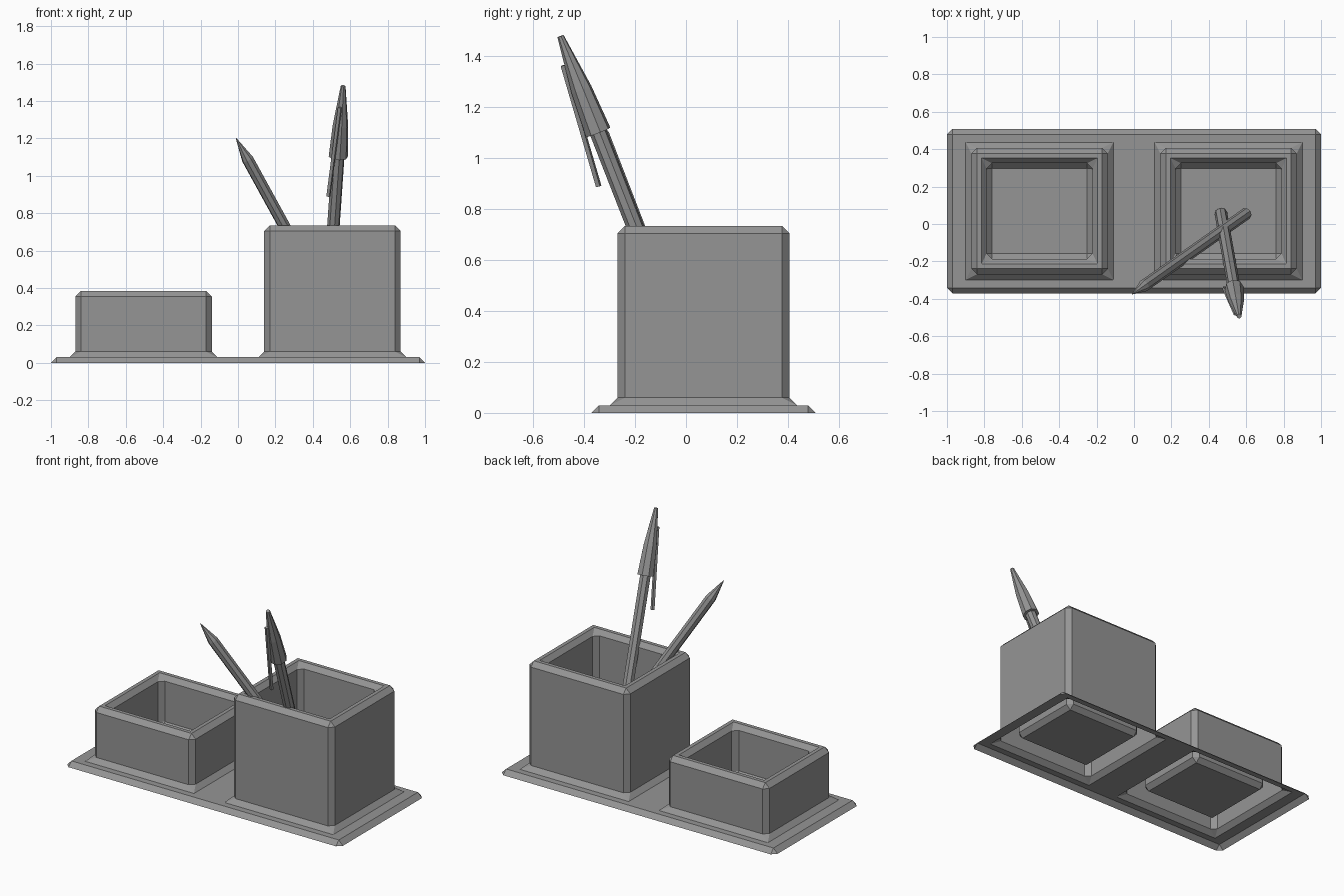
import bpy, bmesh
from mathutils import Vector

if "Cube" in bpy.data.objects:
    bpy.data.objects.remove(bpy.data.objects["Cube"])

grey = bpy.data.materials.new("mid_grey")
grey.use_nodes = True
COLOR = (0.3, 0.3, 0.3, 1)
grey.diffuse_color = COLOR
grey.node_tree.nodes["Principled BSDF"].inputs["Base Color"].default_value = COLOR

CH = 0.03            # chamfer size used everywhere
CY = 0.069           # depth centre of the tray


def finish(name, bm):
    bmesh.ops.remove_doubles(bm, verts=bm.verts, dist=0.0005)
    bmesh.ops.recalc_face_normals(bm, faces=bm.faces)
    mesh = bpy.data.meshes.new(name)
    bm.to_mesh(mesh)
    bm.free()
    mesh.materials.append(grey)
    obj = bpy.data.objects.new(name, mesh)
    bpy.context.collection.objects.link(obj)
    return obj


def ring(bm, cx, hx, hy, z, cut):
    """Rectangle loop of eight points; cut = 0 gives square corners."""
    pts = []
    for sx, sy in ((1, 1), (-1, 1), (-1, -1), (1, -1)):
        a = (cx + sx * hx, CY + sy * (hy - cut))
        b = (cx + sx * (hx - cut), CY + sy * hy)
        pts += [a, b] if sx * sy > 0 else [b, a]
    return [bm.verts.new((x, y, z)) for x, y in pts]


def bridge(bm, loops):
    """Skin neighbouring loops, skipping collapsed corner edges."""
    for lo, hi in zip(loops, loops[1:]):
        n = len(lo)
        for i in range(n):
            quad = []
            for v in (lo[i], lo[(i + 1) % n], hi[(i + 1) % n], hi[i]):
                if all((v.co - q.co).length > 1e-5 for q in quad):
                    quad.append(v)
            if len(quad) > 2:
                bm.faces.new(quad)


# Base tray: sloped edge and a flat top with two openings, open underneath
POT_X, FX, FY = 0.505, 0.395, 0.368
bm = bmesh.new()
bridge(bm, [ring(bm, 0, 1, 0.44, 0, CH), ring(bm, 0, 1 - CH, 0.44 - CH, CH, 0)])
xs = [-1 + CH, -POT_X - FX, -POT_X + FX, POT_X - FX, POT_X + FX, 1 - CH]
ys = [CY - 0.44 + CH, CY - FY, CY + FY, CY + 0.44 - CH]
for i in range(5):
    for j in range(3):
        if j == 1 and i in (1, 3):
            continue
        bm.faces.new([bm.verts.new((xs[a], ys[b], CH))
                      for a, b in ((i, j), (i + 1, j), (i + 1, j + 1), (i, j + 1))])
finish("base_tray", bm)


# Pots: flared foot, chamfered wall, rim, inner wall and floor as one skin
def pot(name, cx, height):
    bm = bmesh.new()
    profile = [(0, CH, 0), (0.03, 0.06, CH), (0.03, height - CH, CH),
               (0.06, height, 0), (0.085, height, 0), (0.112, height - CH, CH),
               (0.112, 0.09, CH), (0.14, 0.06, 0)]
    loops = [ring(bm, cx, FX - d, FY - d, z, c) for d, z, c in profile]
    bridge(bm, loops)
    bm.faces.new(loops[-1][::2])
    finish(name, bm)


pot("short_pot", -POT_X, 0.385)
pot("tall_pot", POT_X, 0.735)


# Turned rods along an axis, given (fraction along axis, radius) stations
def rod(name, start, end, stations, sides=8):
    start, end = Vector(start), Vector(end)
    turn = (end - start).to_track_quat('Z', 'Y')
    bm = bmesh.new()
    loops = []
    for t, r in stations:
        c = start.lerp(end, t)
        made = bmesh.ops.create_circle(bm, segments=sides, radius=r)["verts"]
        for v in made:
            v.co = c + turn @ v.co
        loops.append(made)
    bridge(bm, loops)
    bm.faces.new(loops[0])
    bm.faces.new(loops[-1])
    finish(name, bm)


rod("pencil", (0.6, 0.055, 0.09), (-0.01, -0.375, 1.2),
    [(0, 0.032), (0.9, 0.032), (1, 0.002)])

PEN_LOW, PEN_TOP = (0.465, 0.055, 0.08), (0.562, -0.493, 1.48)
rod("pen_barrel", PEN_LOW, PEN_TOP, [(0, 0.034), (0.75, 0.034)])
rod("pen_cap", PEN_LOW, PEN_TOP, [(0.73, 0.052), (0.85, 0.042), (1, 0.013)])

# Pen clip: thin tapered strip beside the cap
rod("pen_clip", (0.483, -0.343, 0.89), (0.545, -0.482, 1.365),
    [(0, 0.012), (1, 0.012)], 4)
